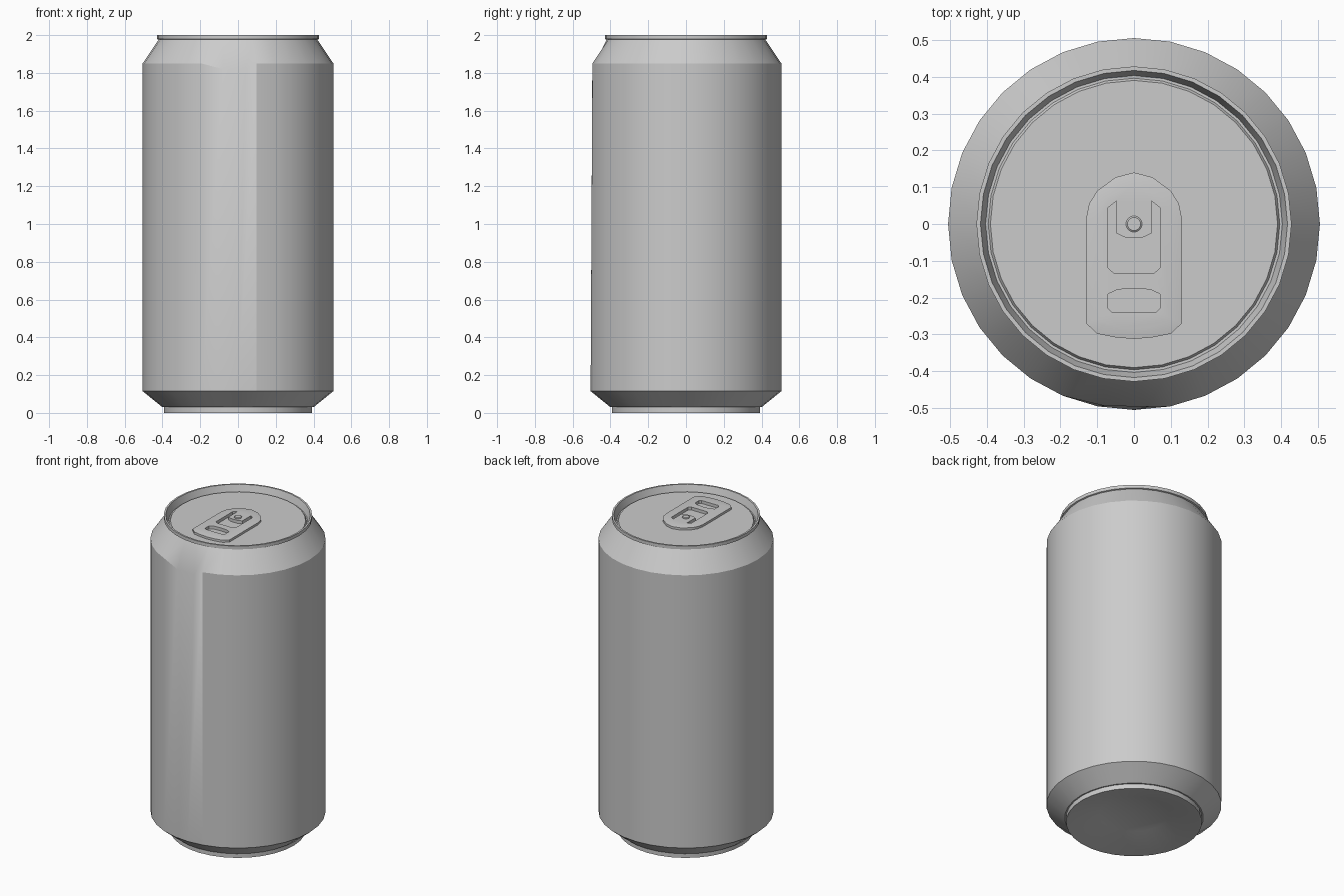
import bpy, bmesh, math
from mathutils import Vector

if "Cube" in bpy.data.objects:
    bpy.data.objects.remove(bpy.data.objects["Cube"])

SIDES = 32
metal = bpy.data.materials.new("plain_aluminium")
metal.use_nodes = True
metal.diffuse_color = (0.6, 0.6, 0.6, 1)
metal.node_tree.nodes["Principled BSDF"].inputs["Base Color"].default_value = (0.6, 0.6, 0.6, 1)


def finish(name, bm):
    """Turn a bmesh into a named object."""
    bmesh.ops.recalc_face_normals(bm, faces=bm.faces)
    mesh = bpy.data.meshes.new(name)
    bm.to_mesh(mesh)
    bm.free()
    mesh.materials.append(metal)
    obj = bpy.data.objects.new(name, mesh)
    bpy.context.collection.objects.link(obj)
    return obj


def smooth(obj, degrees=30):
    bpy.ops.object.select_all(action='DESELECT')
    obj.select_set(True)
    bpy.context.view_layer.objects.active = obj
    bpy.ops.object.shade_smooth_by_angle(angle=math.radians(degrees))


def lathe(profile, sides=SIDES):
    """Revolve (radius, z) points around z; ring vertex 0 points to the front."""
    bm = bmesh.new()
    rings = []
    for r, z in profile:
        if r == 0:
            rings.append([bm.verts.new((0, 0, z))] * sides)
        else:
            angles = [2 * math.pi * i / sides for i in range(sides)]
            rings.append([bm.verts.new((r * math.sin(a), -r * math.cos(a), z)) for a in angles])
    for low, high in zip(rings, rings[1:]):
        for i in range(sides):
            j = (i + 1) % sides
            corners = dict.fromkeys((low[i], low[j], high[j], high[i]))
            bm.faces.new(list(corners))
    return bm, rings


def slab(points, bottom, top, bevel=0, rise=0):
    """Extrude an outline upwards, with an optional sloping border."""
    bm = bmesh.new()
    face = bm.faces.new([bm.verts.new((x, y, bottom)) for x, y in points])
    ext = bmesh.ops.extrude_face_region(bm, geom=[face])
    verts = [g for g in ext["geom"] if isinstance(g, bmesh.types.BMVert)]
    bmesh.ops.translate(bm, verts=verts, vec=(0, 0, top - bottom))
    bmesh.ops.recalc_face_normals(bm, faces=bm.faces)
    if bevel:
        cap = [f for f in bm.faces if f.normal.z > 0.9]
        bmesh.ops.inset_region(bm, faces=cap, thickness=bevel, depth=0)
        for v in cap[0].verts:
            v.co.z += rise
    return bm


def mirrored(half):
    """Complete a left-right symmetric outline from its +x half."""
    return half + [(-x, y) for x, y in reversed(half) if x > 0]


# Can body: domed base, foot, chamfer, wall and shoulder
bm, rings = lathe([(0, 0.07), (0.2, 0.055), (0.38, 0), (0.392, 0), (0.392, 0.03),
                   (0.4, 0.03), (0.505, 0.115), (0.505, 1.85), (0.42, 1.976)])
edge = rings[-2]
# Dent in the front of the shoulder
edge[-1].co = Vector((-0.08, -0.494, 1.82))
edge[0].co = Vector((0.04, -0.496, 1.82))
seam = bm.edges.get((rings[-3][1], edge[1]))
seam_index = None
bm.edges.index_update()
seam_index = seam.index
body = finish("can_body", bm)
smooth(body)
# Sharp seam down the front
body.data.edges[seam_index].use_edge_sharp = True

# Lid: rolled rim, groove and sunken panel
bm, rings = lathe([(0.42, 1.976), (0.428, 1.979), (0.428, 2.0), (0.417, 2.0), (0.403, 1.955),
                   (0.396, 1.955), (0.39, 1.965), (0, 1.965)])
smooth(finish("lid", bm))

# Pull tab with rounded ends
outline = mirrored([(0, 0.14), (0.05, 0.127), (0.1, 0.09), (0.122, 0.055), (0.13, 0.015),
                    (0.13, -0.27), (0.1, -0.298), (0.05, -0.308), (0, -0.312)])
tab = finish("pull_tab", slab(outline, 1.962, 1.979, 0.028, 0.005))

# Openings in the tab: finger slot and U-shaped cut around the tongue
slot = mirrored([(0, -0.175), (0.045, -0.178), (0.07, -0.19), (0.07, -0.23), (0.06, -0.24), (0, -0.24)])
u_cut = [(0.07, 0.045), (0.07, -0.12), (0.055, -0.133), (-0.055, -0.133), (-0.07, -0.12),
         (-0.07, 0.045), (-0.048, 0.062), (-0.048, -0.025), (-0.025, -0.036), (0.025, -0.036),
         (0.048, -0.025), (0.048, 0.062)]
cutters = []
for name, pts in (("slot_cutter", slot), ("tongue_cutter", u_cut)):
    cutter = finish(name, slab(pts, 1.94, 2.02))
    cutter.hide_render = True
    cutters.append(cutter)
    mod = tab.modifiers.new(name, 'BOOLEAN')
    mod.operation = 'DIFFERENCE'
    mod.solver = 'EXACT'
    mod.object = cutter
bpy.context.view_layer.update()
cut_mesh = bpy.data.meshes.new_from_object(tab.evaluated_get(bpy.context.evaluated_depsgraph_get()))
tab.modifiers.clear()
tab.data = cut_mesh
for cutter in cutters:
    bpy.data.objects.remove(cutter)
smooth(tab)

# Rivet holding the tab
bm, rings = lathe([(0.022, 1.965), (0.022, 1.987), (0.018, 1.99), (0, 1.99)], 16)
smooth(finish("rivet", bm))
